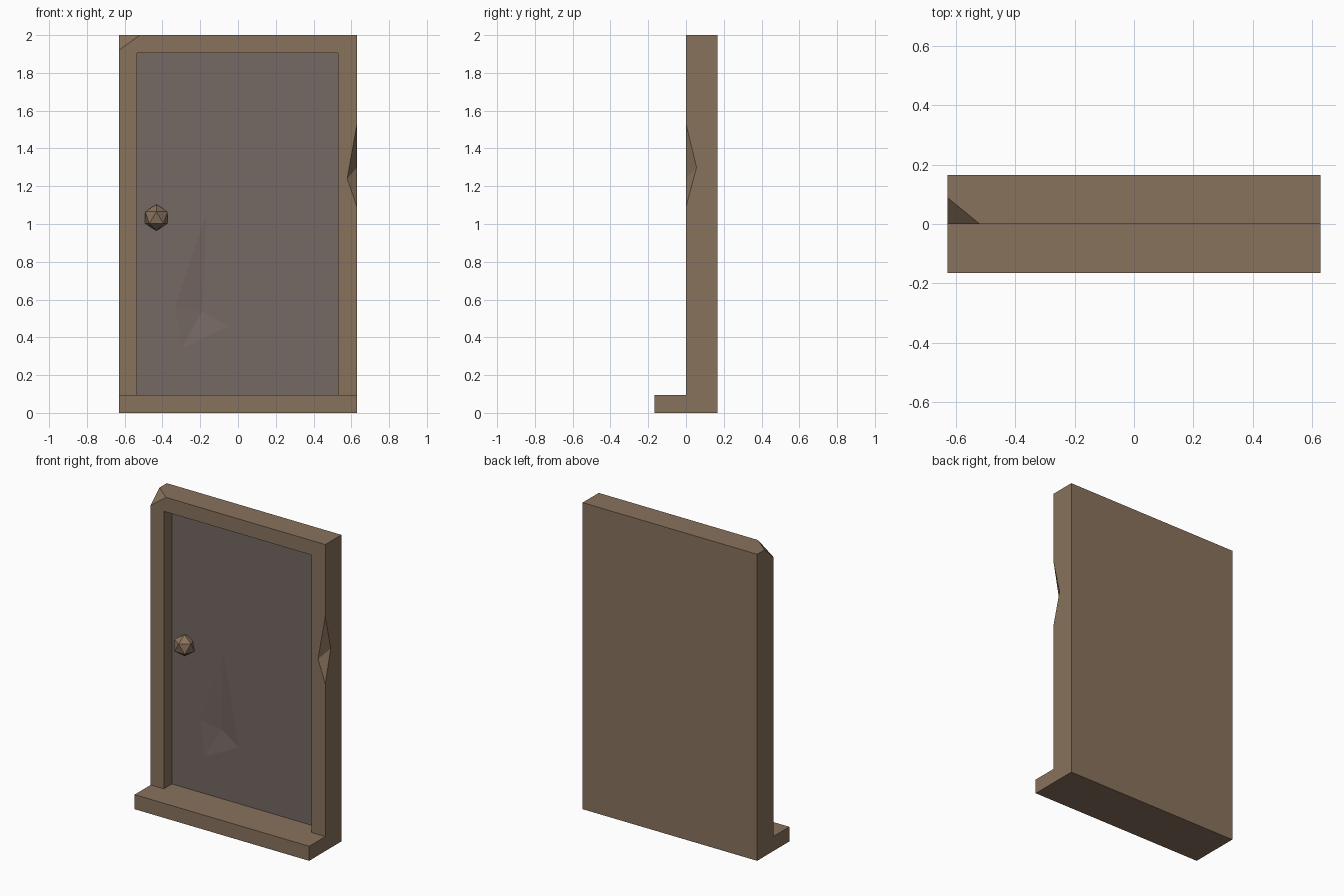
import bpy, bmesh
from mathutils import Matrix

if "Cube" in bpy.data.objects:
    bpy.data.objects.remove(bpy.data.objects["Cube"])

W, D, H = 0.63, 0.166, 2.0      # half width, half depth, height
SILL = 0.095
FACE = 0.083                    # depth of the door face behind the frame front


def material(name, rgb):
    m = bpy.data.materials.new(name)
    m.diffuse_color = (*rgb, 1)
    m.use_nodes = True
    m.node_tree.nodes["Principled BSDF"].inputs["Base Color"].default_value = m.diffuse_color
    return m


def add_object(name, bm, mat=None):
    bmesh.ops.recalc_face_normals(bm, faces=bm.faces)
    me = bpy.data.meshes.new(name)
    bm.to_mesh(me)
    bm.free()
    ob = bpy.data.objects.new(name, me)
    bpy.context.collection.objects.link(ob)
    if mat:
        me.materials.append(mat)
    return ob


def box(name, lo, hi, mat=None):
    bm = bmesh.new()
    bmesh.ops.create_cube(bm, size=1)
    for v in bm.verts:
        v.co = [lo[i] + (v.co[i] + 0.5) * (hi[i] - lo[i]) for i in range(3)]
    return add_object(name, bm, mat)


def hull(name, points):
    bm = bmesh.new()
    verts = [bm.verts.new(p) for p in points]
    res = bmesh.ops.convex_hull(bm, input=verts)
    loose = [v for v in bm.verts if not v.link_faces]
    bmesh.ops.delete(bm, geom=loose, context='VERTS')
    return add_object(name, bm)


def carve(target, cutter):
    cutter.hide_render = True
    mod = target.modifiers.new("carve", 'BOOLEAN')
    mod.operation, mod.solver, mod.object = 'DIFFERENCE', 'EXACT', cutter
    bpy.context.view_layer.objects.active = target
    bpy.ops.object.modifier_apply(modifier=mod.name)
    bpy.data.objects.remove(cutter)


wood = material("wood", (0.25, 0.17, 0.108))
panel_grey = material("door_grey", (0.178, 0.138, 0.125))

# Frame with sill: L-shaped side profile extruded across the width
bm = bmesh.new()
profile = [(-D, 0), (D, 0), (D, H), (0, H), (0, SILL), (-D, SILL)]
side = bm.faces.new([bm.verts.new((-W, y, z)) for y, z in profile])
ext = bmesh.ops.extrude_face_region(bm, geom=[side])
for v in ext["geom"]:
    if isinstance(v, bmesh.types.BMVert):
        v.co.x = W
frame = add_object("door_frame", bm, wood)

# Door pocket
carve(frame, box("pocket_cutter", (-0.535, -0.1, SILL), (0.53, 0.115, 1.905)))

# Chipped top corner
carve(frame, hull("corner_cutter", [(-W, 0, 1.92), (-0.52, 0, H), (-W, 0.09, H),
                                    (-W - 0.1, -0.1, H + 0.1)]))

# Notch in the right post
carve(frame, hull("notch_cutter", [(W, 0, 1.53), (W, 0, 1.09), (0.578, 0, 1.24),
                                   (W, 0.056, 1.30), (W + 0.1, -0.1, 1.3)]))

# Door panel with a shallow dent
door = box("door_panel", (-0.535, FACE, SILL), (0.53, 0.115, 1.905), panel_grey)
rim = [(-0.165, 1.06), (-0.05, 0.46), (-0.30, 0.34), (-0.33, 0.57)]
carve(door, hull("dent_cutter", [(x, FACE, z) for x, z in rim]
                 + [(-0.19, FACE + 0.018, 0.535), (-0.19, FACE - 0.1, 0.6)]))

# Faceted knob
bm = bmesh.new()
bmesh.ops.create_icosphere(bm, subdivisions=1, radius=0.07,
                           matrix=Matrix.Translation((-0.432, 0.066, 1.034))
                           @ Matrix.Rotation(-1.5708, 4, 'Z'))
add_object("door_knob", bm, wood)
